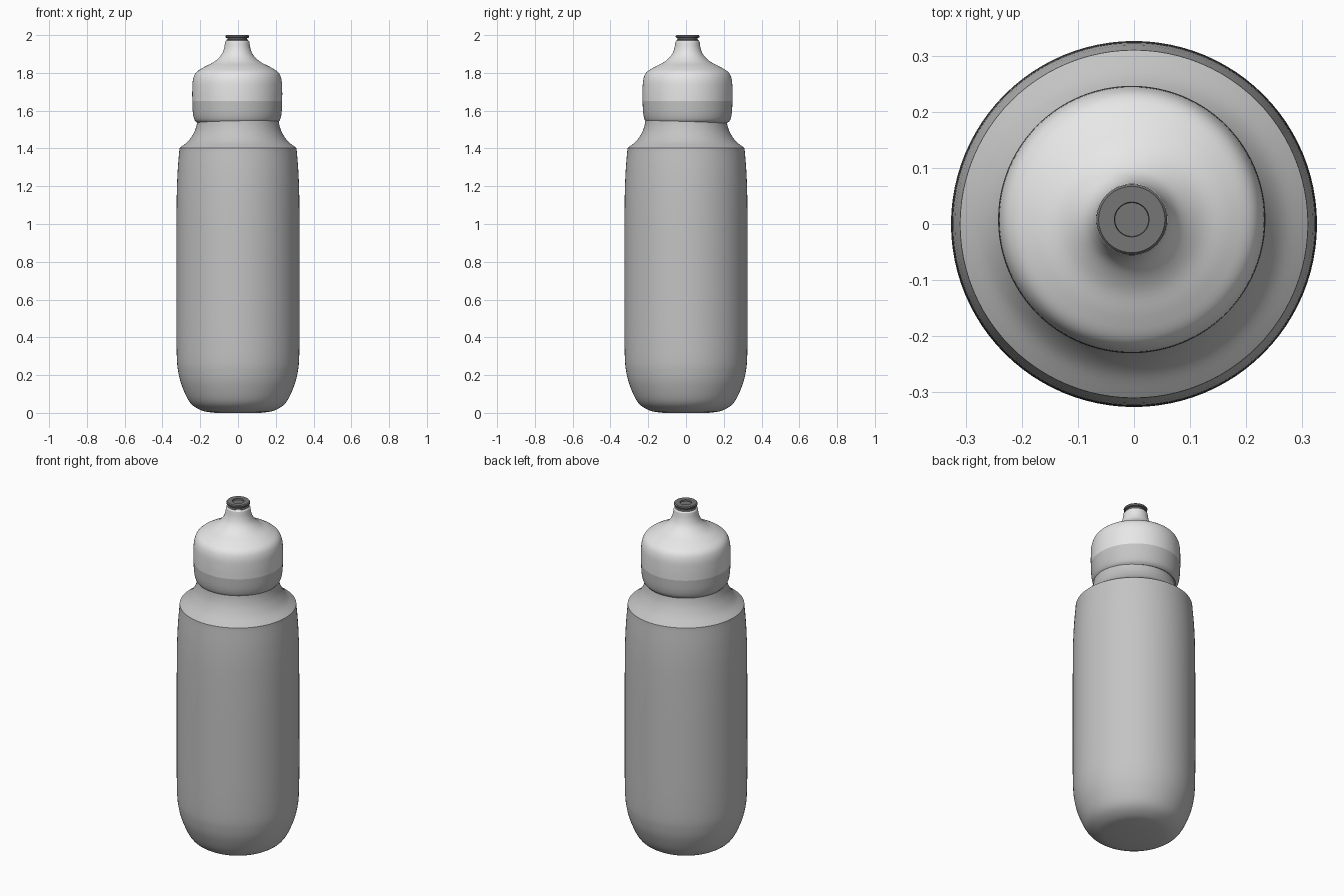
import bpy, bmesh, math
from mathutils import Vector

if "Cube" in bpy.data.objects:
    bpy.data.objects.remove(bpy.data.objects["Cube"])

SIDES = 96


def material(name, v):
    m = bpy.data.materials.new(name)
    m.diffuse_color = (v, v, v, 1)
    m.use_nodes = True
    m.node_tree.nodes["Principled BSDF"].inputs["Base Color"].default_value = m.diffuse_color
    return m


BODY = material("mid grey plastic", 0.55)
LID = material("pale grey plastic", 0.80)
DARK = material("dark grey rubber", 0.18)


def curve(pts, steps=5):
    """Smooth Catmull-Rom curve through (radius, z) points."""
    p = [Vector(q) for q in pts]
    p = [2 * p[0] - p[1]] + p + [2 * p[-1] - p[-2]]
    out = []
    for i in range(1, len(p) - 2):
        a, b, c, d = p[i - 1:i + 3]
        for k in range(steps):
            t = k / steps
            out.append(0.5 * (2 * b + (c - a) * t + (2 * a - 5 * b + 4 * c - d) * t * t
                              + (3 * b - a - 3 * c + d) * t ** 3))
    return out + [p[-2]]


def lathe(name, profile, mats, centre=(0, 0), band=None):
    """Revolve a bottom-to-top profile; faces below height 'band' use the second material."""
    bm = bmesh.new()
    rings = []
    for r, z in profile:
        if r < 1e-5:
            rings.append([bm.verts.new((centre[0], centre[1], z))])
        else:
            rings.append([bm.verts.new((centre[0] + r * math.cos(2 * math.pi * i / SIDES),
                                        centre[1] + r * math.sin(2 * math.pi * i / SIDES), z))
                          for i in range(SIDES)])
    for a, b in zip(rings, rings[1:]):
        for i in range(SIDES):
            j = (i + 1) % SIDES
            loop = [a[i % len(a)], a[j % len(a)], b[j % len(b)], b[i % len(b)]]
            f = bm.faces.new(list(dict.fromkeys(loop)))
            if band and f.calc_center_median().z < band:
                f.material_index = 1
    bmesh.ops.recalc_face_normals(bm, faces=bm.faces)
    me = bpy.data.meshes.new(name)
    bm.to_mesh(me)
    bm.free()
    for m in mats:
        me.materials.append(m)
    ob = bpy.data.objects.new(name, me)
    bpy.context.collection.objects.link(ob)
    bpy.ops.object.select_all(action='DESELECT')
    ob.select_set(True)
    bpy.context.view_layer.objects.active = ob
    bpy.ops.object.shade_smooth_by_angle(angle=math.radians(30))
    return ob


# Bottle: rounded base, long wall, sharp edge at the shoulder, then a concave neck
wall = curve([(0.12, 0.0), (0.19, 0.012), (0.25, 0.05), (0.29, 0.125), (0.315, 0.21),
              (0.325, 0.33), (0.326, 0.7), (0.325, 1.1), (0.32, 1.27), (0.31, 1.4)])
shoulder = curve([(0.31, 1.402), (0.265, 1.437), (0.235, 1.48), (0.22, 1.52), (0.213, 1.56)])
lathe("bottle_body", [(0, 0)] + wall + shoulder + [(0, 1.57)], [BODY])

# Lid: rounded cup with a darker lower band, dome and spout
TOP = (-0.004, 0.008)
lid_low = curve([(0.213, 1.536), (0.227, 1.553), (0.235, 1.59), (0.238, 1.65)])
lid_up = curve([(0.238, 1.65), (0.238, 1.71), (0.234, 1.765), (0.217, 1.803), (0.175, 1.831),
                (0.125, 1.857), (0.088, 1.89), (0.071, 1.925), (0.064, 1.965)])
lathe("lid", [(0, 1.536)] + lid_low + lid_up[1:] + [(0.058, 1.972), (0, 1.972)],
      [LID, BODY], TOP, band=1.65)

# Drinking valve: grooved plug with a shallow recess on top
lathe("drinking_valve", [(0, 1.96), (0.055, 1.96), (0.058, 1.965), (0.058, 1.974), (0.052, 1.978),
                         (0.052, 1.984), (0.062, 1.987), (0.063, 1.995), (0.059, 2.0),
                         (0.031, 2.0), (0.030, 1.992), (0, 1.992)], [DARK], TOP)
